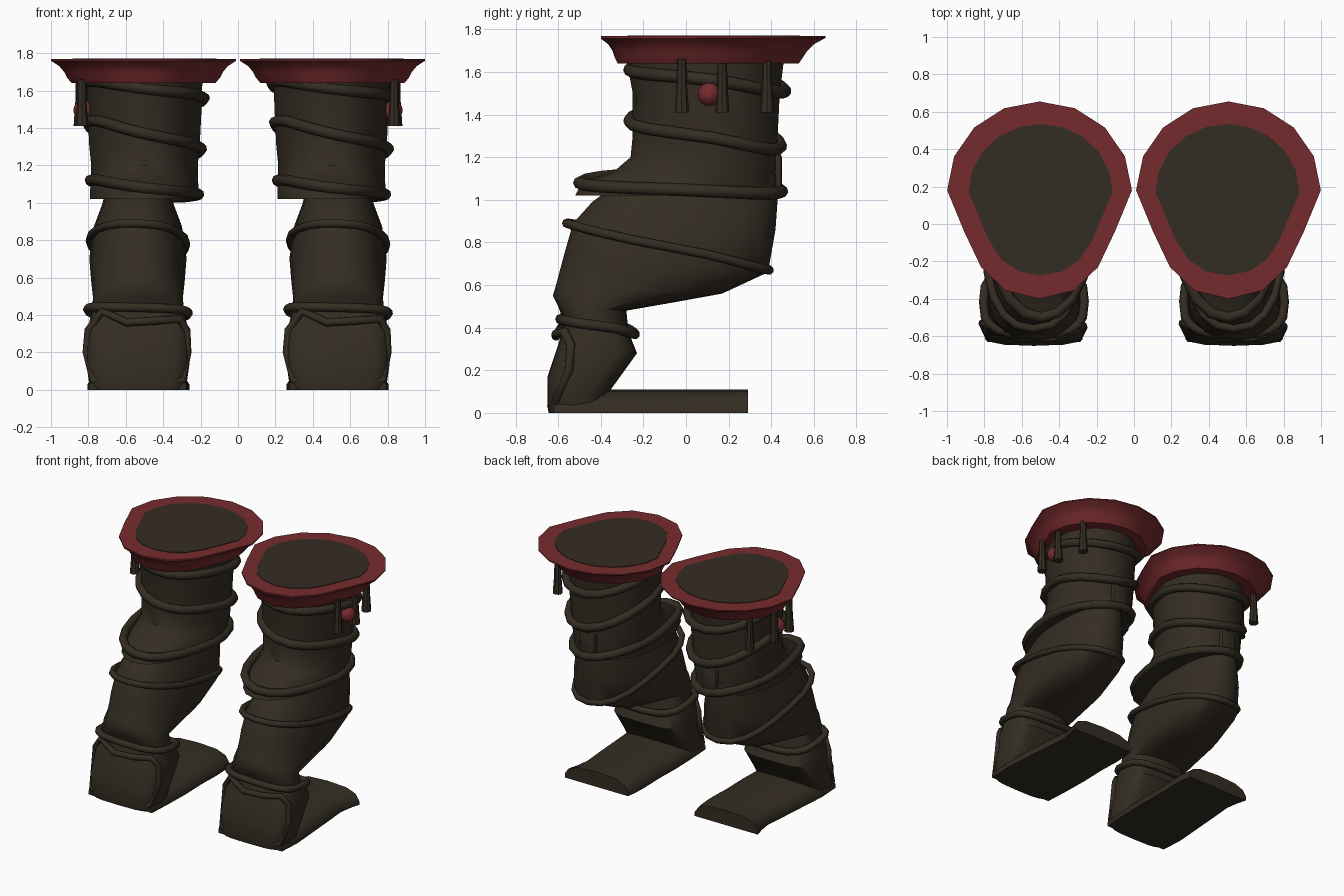
import bpy, bmesh, math
from mathutils import Vector

if "Cube" in bpy.data.objects:
    bpy.data.objects.remove(bpy.data.objects["Cube"])


def mat(name, col):
    m = bpy.data.materials.new(name)
    m.diffuse_color = (*col, 1)
    m.use_nodes = True
    m.node_tree.nodes["Principled BSDF"].inputs["Base Color"].default_value = m.diffuse_color
    return m


BROWN = mat("dark_brown_leather", (0.034, 0.026, 0.0165))
RED = mat("deep_red", (0.18, 0.024, 0.027))


def ring(f, b, hw, cx, k=0.5, p=1.0, n=20, egg=0.0):
    """Egg-shaped loop between a front and a back (y, z) point."""
    f, b = Vector((0, *f)), Vector((0, *b))
    mid = f.lerp(b, k)
    pts = []
    for i in range(n):
        t = 2 * math.pi * i / n
        c, s = math.cos(t), math.sin(t)
        c = math.copysign(abs(c) ** p, c)
        s = math.copysign(abs(s) ** p, s)
        if c > 0:
            s *= 1 - egg * c * (1 - c)
        q = mid + ((f - mid) * c if c > 0 else (b - mid) * -c)
        pts.append(Vector((cx + hw * s, q.y, q.z)))
    return pts


def finish(obj, material, angle=40):
    obj.data.materials.append(material)
    bpy.ops.object.select_all(action='DESELECT')
    obj.select_set(True)
    bpy.context.view_layer.objects.active = obj
    bpy.ops.object.shade_smooth_by_angle(angle=math.radians(angle))
    return obj


def from_bmesh(name, bm, material, angle=40):
    bmesh.ops.recalc_face_normals(bm, faces=bm.faces)
    me = bpy.data.meshes.new(name)
    bm.to_mesh(me)
    bm.free()
    obj = bpy.data.objects.new(name, me)
    bpy.context.collection.objects.link(obj)
    return finish(obj, material, angle)


def loft(name, rings, material, angle=40):
    bm = bmesh.new()
    vs = [[bm.verts.new(p) for p in r] for r in rings]
    n = len(vs[0])
    for a, b in zip(vs, vs[1:]):
        for i in range(n):
            bm.faces.new((a[i], a[(i + 1) % n], b[(i + 1) % n], b[i]))
    bm.faces.new(vs[0])
    bm.faces.new(vs[-1])
    return from_bmesh(name, bm, material, angle)


def tube(name, pts, radius, cyclic=True):
    cu = bpy.data.curves.new(name, 'CURVE')
    cu.dimensions = '3D'
    cu.bevel_depth = radius
    cu.bevel_resolution = 2
    cu.use_fill_caps = True
    sp = cu.splines.new('POLY')
    sp.points.add(len(pts) - 1)
    for q, p in zip(sp.points, pts):
        q.co = (*p, 1)
    sp.use_cyclic_u = cyclic
    obj = bpy.data.objects.new(name, cu)
    bpy.context.collection.objects.link(obj)
    bpy.ops.object.select_all(action='DESELECT')
    obj.select_set(True)
    bpy.context.view_layer.objects.active = obj
    bpy.ops.object.convert(target='MESH')
    return finish(bpy.context.object, BROWN, 60)


def band(name, f, b, left, right, hw, cx, k=0.5, p=1.0, radius=0.03, egg=0.0):
    """Wrap whose height is set at front, back, left and right."""
    pts = ring(f, b, hw, cx, k, p, egg=egg)
    zf, zb = f[1], b[1]
    for i, q in enumerate(pts):
        t = 2 * math.pi * i / len(pts)
        q.z = ((zf + zb + left + right) / 4 + (zf - zb) / 2 * math.cos(t)
               + (right - left) / 2 * math.sin(t)
               + (zf + zb - left - right) / 4 * math.cos(2 * t))
    return tube(name, pts, radius)


def box(name, center, size, bevel, material):
    bm = bmesh.new()
    bmesh.ops.create_cube(bm, size=1)
    for v in bm.verts:
        v.co = Vector([c + a * s for c, a, s in zip(center, v.co, size)])
    bmesh.ops.bevel(bm, geom=bm.edges[:], offset=bevel, segments=2,
                    affect='EDGES', profile=0.5)
    return from_bmesh(name, bm, material)


# front (y, z), back (y, z), half width
THIGH = [((-.28, 1.66), (.46, 1.66), .31), ((-.25, 1.5), (.44, 1.5), .305),
         ((-.25, 1.3), (.43, 1.3), .295), ((-.26, 1.2), (.43, 1.2), .285),
         ((-.33, 1.14), (.43, 1.12), .285), ((-.49, 1.08), (.43, 1.07), .29),
         ((-.52, 1.02), (.43, 1.02), .29)]
CALF = [((-.36, 1.05), (.43, 1.12), .17), ((-.44, .99), (.43, 1.0), .19),
        ((-.53, .89), (.42, .86), .235), ((-.57, .75), (.385, .66), .26),
        ((-.61, .60), (.17, .56), .25), ((-.625, .55), (-.05, .52), .245),
        ((-.60, .50), (-.28, .48), .24), ((-.57, .42), (-.27, .38), .25)]
FOOT = [((-.57, .42), (-.27, .38), .25), ((-.60, .32), (-.23, .28), .275),
        ((-.65, .17), (-.36, .10), .275), ((-.65, .03), (-.40, .03), .26),
        ((-.645, 0), (-.40, 0), .245)]
CUFF = [((-.32, 1.64), (.53, 1.64), .385), ((-.335, 1.67), (.55, 1.67), .41),
        ((-.345, 1.70), (.57, 1.70), .425), ((-.365, 1.73), (.60, 1.73), .45),
        ((-.40, 1.757), (.655, 1.76), .494), ((-.40, 1.768), (.655, 1.768), .494)]
TOE = [(-.275, -.53, .2), (-.265, -.53, .32), (-.19, -.575, .42), (-.06, -.61, .36),
       (.1, -.61, .37), (.22, -.57, .38), (.26, -.54, .32), (.265, -.55, .2),
       (.24, -.61, .05), (0, -.63, .035), (-.24, -.61, .05)]
# y, half width, inward shift
SOLE = [(-.62, .26, 0), (-.45, .27, 0), (-.25, .265, .01), (-.05, .255, .015),
        (.12, .25, .025), (.22, .255, .015), (.29, .26, 0)]
ARCH = [(-1, 0), (-1, .03), (-.88, .075), (-.6, .102), (0, .11),
        (.6, .102), (.88, .075), (1, .03), (1, 0)]

for side, s in (("left", -1), ("right", 1)):
    hx, lx = s * .5, s * .535

    # leg sleeve, calf and foot
    loft(side + "_thigh", [ring(f, b, w, hx, .55, egg=.2) for f, b, w in THIGH], BROWN)
    loft(side + "_calf", [ring(f, b, w, lx, .5, .85) for f, b, w in CALF], BROWN, 50)
    loft(side + "_foot", [ring(f, b, w, lx, .5, .5) for f, b, w in FOOT], BROWN)
    loft(side + "_sole", [[(lx - s * d + w * x, y, z) for x, z in ARCH]
                          for y, w, d in SOLE], BROWN)

    # flared cuff and its dark top
    loft(side + "_cuff", [ring(f, b, w, s * .505, .55, 1, 16, .5) for f, b, w in CUFF], RED)
    loft(side + "_cuff_top", [ring((-.275, z), (.535, z), .385, s * .5, .55, egg=.5)
                              for z in (1.764, 1.772)], BROWN)

    # wrapped bands
    band(side + "_upper_band", (-.265, 1.61), (.465, 1.51), 1.64, 1.56, .32, hx, .55, egg=.2)
    band(side + "_middle_band", (-.265, 1.37), (.445, 1.25), 1.43, 1.29, .305, hx, .55, egg=.2)
    band(side + "_hem_band", (-.50, 1.08), (.45, 1.04), 1.12, 1.045, .29, hx, .55, egg=.2)
    band(side + "_knee_band", (-.56, .89), (.39, .67), .80, .78, .258, lx, .5, .85, .022)
    band(side + "_ankle_band", (-.59, .44), (-.24, .37), .43, .41, .27, lx, .5, .65, .024)
    tube(side + "_toe_frame", [(lx + x, y, z) for x, y, z in TOE], .022)
    box(side + "_rear_strap", (hx, .425, 1.12), (.12, .05, .19), .015, BROWN)

    # hanging tassels and bead on the outer side
    for i, (y, x) in enumerate(((-.02, .835), (.17, .845), (.38, .79))):
        loft(f"{side}_tassel_{i + 1}",
             [ring((y - r, z), (y + r, z), r, s * x, n=8)
              for z, r in ((1.66, .022), (1.54, .025), (1.41, .034))], BROWN)
    bm = bmesh.new()
    bmesh.ops.create_uvsphere(bm, u_segments=16, v_segments=10, radius=.055)
    bmesh.ops.translate(bm, verts=bm.verts, vec=(s * .825, .11, 1.495))
    from_bmesh(side + "_bead", bm, RED, 60)
